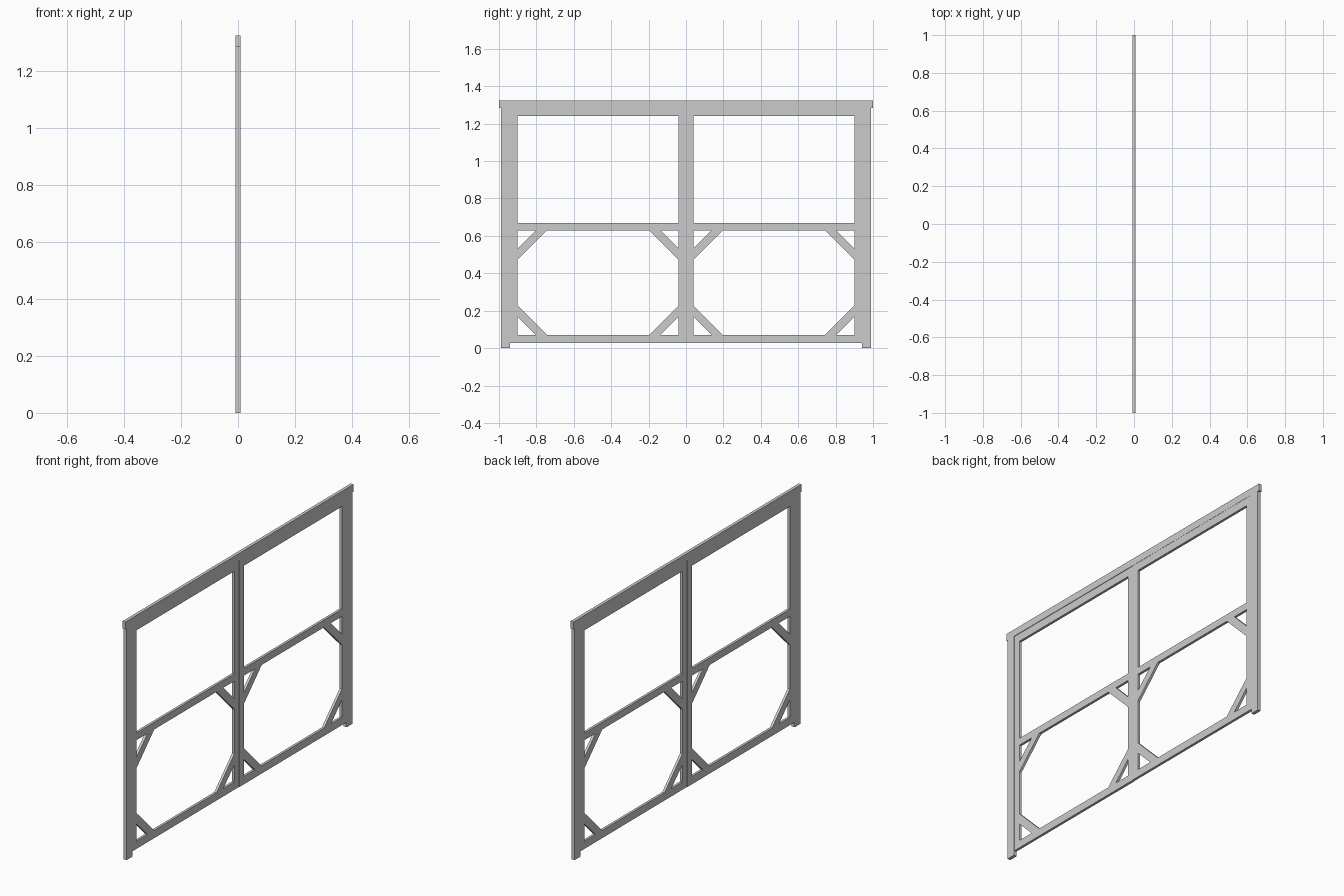
import bpy, bmesh

if "Cube" in bpy.data.objects:
    bpy.data.objects.remove(bpy.data.objects["Cube"])

D = 0.009            # half depth of the fixed frame
TOP = 1.325


def prism(bm, pts, x0, x1):
    """Extrude a (y, z) outline from x0 to x1."""
    base = bm.faces.new([bm.verts.new((x0, y, z)) for y, z in pts])
    out = bmesh.ops.extrude_face_region(bm, geom=[base])
    verts = [g for g in out["geom"] if isinstance(g, bmesh.types.BMVert)]
    bmesh.ops.translate(bm, verts=verts, vec=(x1 - x0, 0, 0))


def part(name, outlines, x0, x1):
    bm = bmesh.new()
    for pts in outlines:
        prism(bm, pts, x0, x1)
    bmesh.ops.recalc_face_normals(bm, faces=bm.faces)
    me = bpy.data.meshes.new(name)
    bm.to_mesh(me)
    bm.free()
    ob = bpy.data.objects.new(name, me)
    bpy.context.collection.objects.link(ob)
    return ob


def rect(y0, y1, z0, z1):
    return [(y0, z0), (y1, z0), (y1, z1), (y0, z1)]


# Fixed frame: header and two posts
part("header", [rect(-1, 1, 1.285, TOP)], -D, D)
for s, side in ((-1, "left"), (1, "right")):
    part(side + "_post", [rect(s * 0.94, s * 0.99, 0, 1.285)], -D, D)

    # Sash leaves sit slightly offset from each other in depth
    x0, x1 = (-0.008, 0.006) if s < 0 else (-0.006, 0.008)
    part(side + "_sash_stiles",
         [rect(0, s * 0.04, 0.027, 1.285), rect(s * 0.90, s * 0.94, 0.027, 1.285)], x0, x1)
    part(side + "_sash_rails",
         [rect(s * 0.04, s * 0.90, a, b)
          for a, b in ((0.027, 0.07), (0.63, 0.67), (1.24, 1.285))], x0, x1)

    # Diagonal corner braces of the lower opening
    braces = []
    for y, dy in ((0.04, 1), (0.90, -1)):
        for z, dz in ((0.07, 1), (0.63, -1)):
            braces.append([(s * (y + dy * a), z + dz * b) for a, b in
                           ((0, 0.097), (0.097, 0), (0.157, 0), (0, 0.157))])
    part(side + "_corner_braces", braces, x0, x1)
